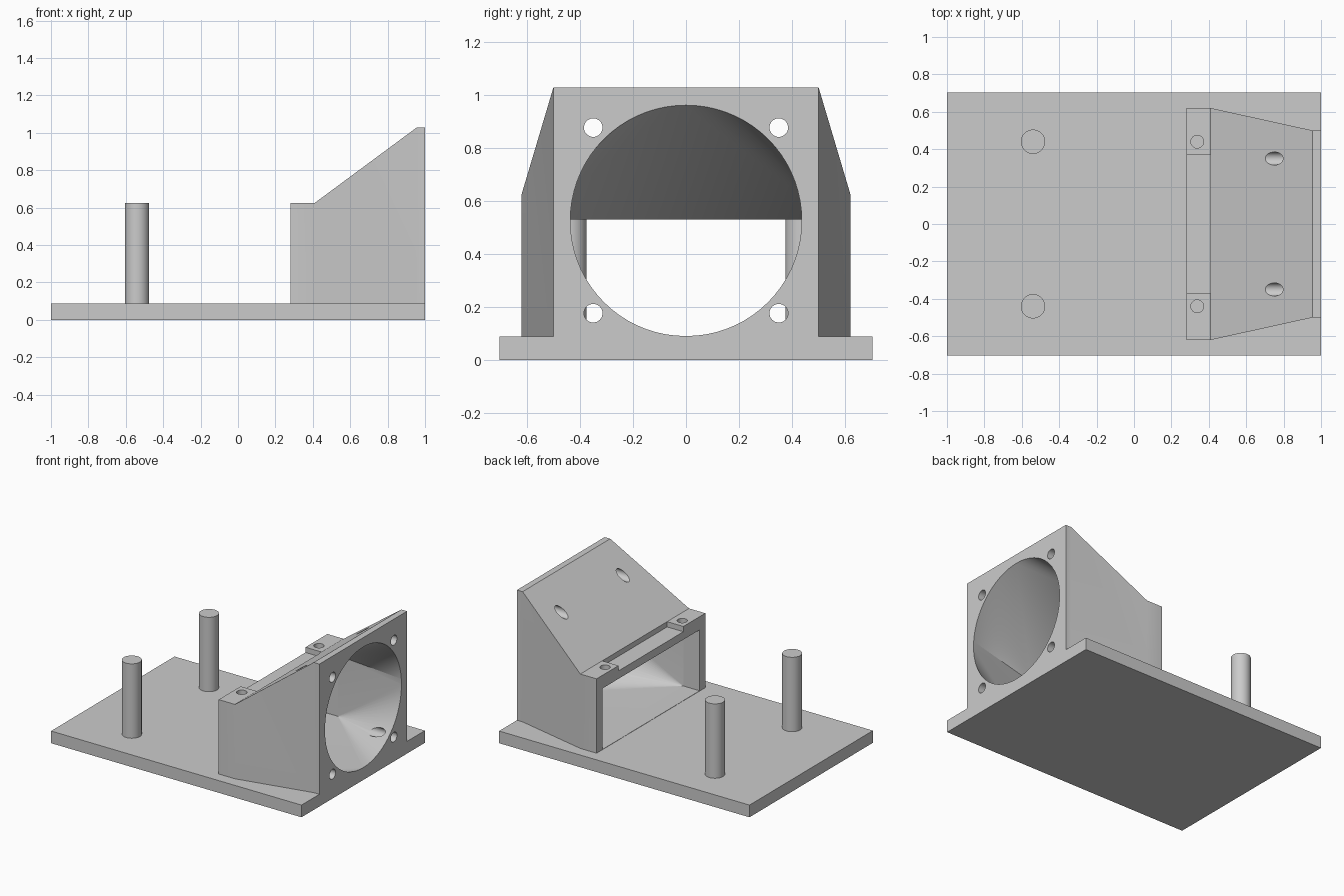
import bpy, bmesh, math
from mathutils import Matrix, Vector

default = bpy.data.objects.get("Cube")
if default:
    bpy.data.objects.remove(default, do_unlink=True)

grey = bpy.data.materials.new("light grey plastic")
grey.use_nodes = True
COLOUR = (0.6, 0.6, 0.6, 1)
grey.diffuse_color = COLOUR
grey.node_tree.nodes["Principled BSDF"].inputs["Base Color"].default_value = COLOUR

BASE_TOP = 0.088
FLOOR = 0.09      # underside of the duct, a hair above the base
HOLE = 0.034


def make(name, bm):
    bmesh.ops.recalc_face_normals(bm, faces=bm.faces)
    mesh = bpy.data.meshes.new(name)
    bm.to_mesh(mesh)
    bm.free()
    mesh.materials.append(grey)
    obj = bpy.data.objects.new(name, mesh)
    bpy.context.collection.objects.link(obj)
    return obj


def box(name, x0, x1, y0, y1, z0, z1):
    bm = bmesh.new()
    bmesh.ops.create_cube(bm, size=1)
    centre = Vector((x0 + x1, y0 + y1, z0 + z1)) / 2
    bm.transform(Matrix.Translation(centre) @ Matrix.Diagonal((x1 - x0, y1 - y0, z1 - z0, 1)))
    return make(name, bm)


def rod(name, start, end, radius):
    """Cylinder between two points."""
    a, b = Vector(start), Vector(end)
    bm = bmesh.new()
    bmesh.ops.create_cone(bm, cap_ends=True, segments=40, radius1=radius, radius2=radius,
                          depth=(b - a).length)
    turn = (b - a).to_track_quat("Z", "Y").to_matrix().to_4x4()
    bm.transform(Matrix.Translation((a + b) / 2) @ turn)
    return make(name, bm)


def cut(target, cutter):
    cutter.hide_render = True
    mod = target.modifiers.new("cut", "BOOLEAN")
    mod.operation = "DIFFERENCE"
    mod.solver = "EXACT"
    mod.object = cutter
    bpy.context.view_layer.objects.active = target
    bpy.ops.object.modifier_apply(modifier=mod.name)
    bpy.data.objects.remove(cutter, do_unlink=True)


def finish(obj):
    bpy.ops.object.select_all(action="DESELECT")
    obj.select_set(True)
    bpy.context.view_layer.objects.active = obj
    bpy.ops.object.shade_smooth_by_angle(angle=math.radians(25))


# Base plate with four mounting holes
base = box("base_plate", -1, 1, -0.704, 0.704, 0, BASE_TOP)
for x in (-0.89, 0.89):
    for y in (-0.6, 0.6):
        cut(base, rod("hole", (x, y, -0.1), (x, y, 0.2), HOLE))
finish(base)

# Hollow standoffs
for side, y in (("left", 0.44), ("right", -0.44)):
    post = rod("standoff_" + side, (-0.54, y, BASE_TOP - 0.02), (-0.54, y, 0.625), 0.065)
    cut(post, rod("hole", (-0.54, y, 0.2), (-0.54, y, 0.7), HOLE))
    finish(post)

# Duct shell: rectangular sections (x, half width, top) lofted along x
bm = bmesh.new()
rings = []
for x, w, top in ((0.28, 0.62, 0.625), (0.41, 0.62, 0.625), (0.955, 0.5, 1.028), (1, 0.5, 1.028)):
    corners = ((-w, BASE_TOP), (w, BASE_TOP), (w, top), (-w, top))
    rings.append([bm.verts.new((x, y, z)) for y, z in corners])
for a, b in zip(rings, rings[1:]):
    for i in range(4):
        j = (i + 1) % 4
        bm.faces.new((a[i], a[j], b[j], b[i]))
bm.faces.new(rings[0])
bm.faces.new(rings[-1])
duct = make("fan_duct", bm)

# Rectangular mouth
cut(duct, box("mouth", 0.2, 0.41, -0.555, 0.555, FLOOR, 0.53))

# Transition from the rectangular mouth to the round fan opening
bm = bmesh.new()
for y in (-0.555, 0.555):
    for z in (FLOOR, 0.53):
        bm.verts.new((0.409, y, z))
for i in range(72):
    t = math.tau * i / 72
    bm.verts.new((1.002, 0.436 * math.cos(t), 0.526 + 0.436 * math.sin(t)))
bmesh.ops.convex_hull(bm, input=bm.verts)
cut(duct, make("transition", bm))

# Lowered strip between the two mounting tabs
cut(duct, box("strip", 0.2, 0.41, -0.37, 0.37, 0.587, 0.8))

# Fan screw holes and tab holes
for y in (-0.35, 0.35):
    for z in (0.176, 0.876):
        cut(duct, rod("hole", (0.5, y, z), (1.1, y, z), 0.035))
for y in (-0.44, 0.44):
    cut(duct, rod("hole", (0.338, y, 0.45), (0.338, y, 0.7), HOLE))
finish(duct)
